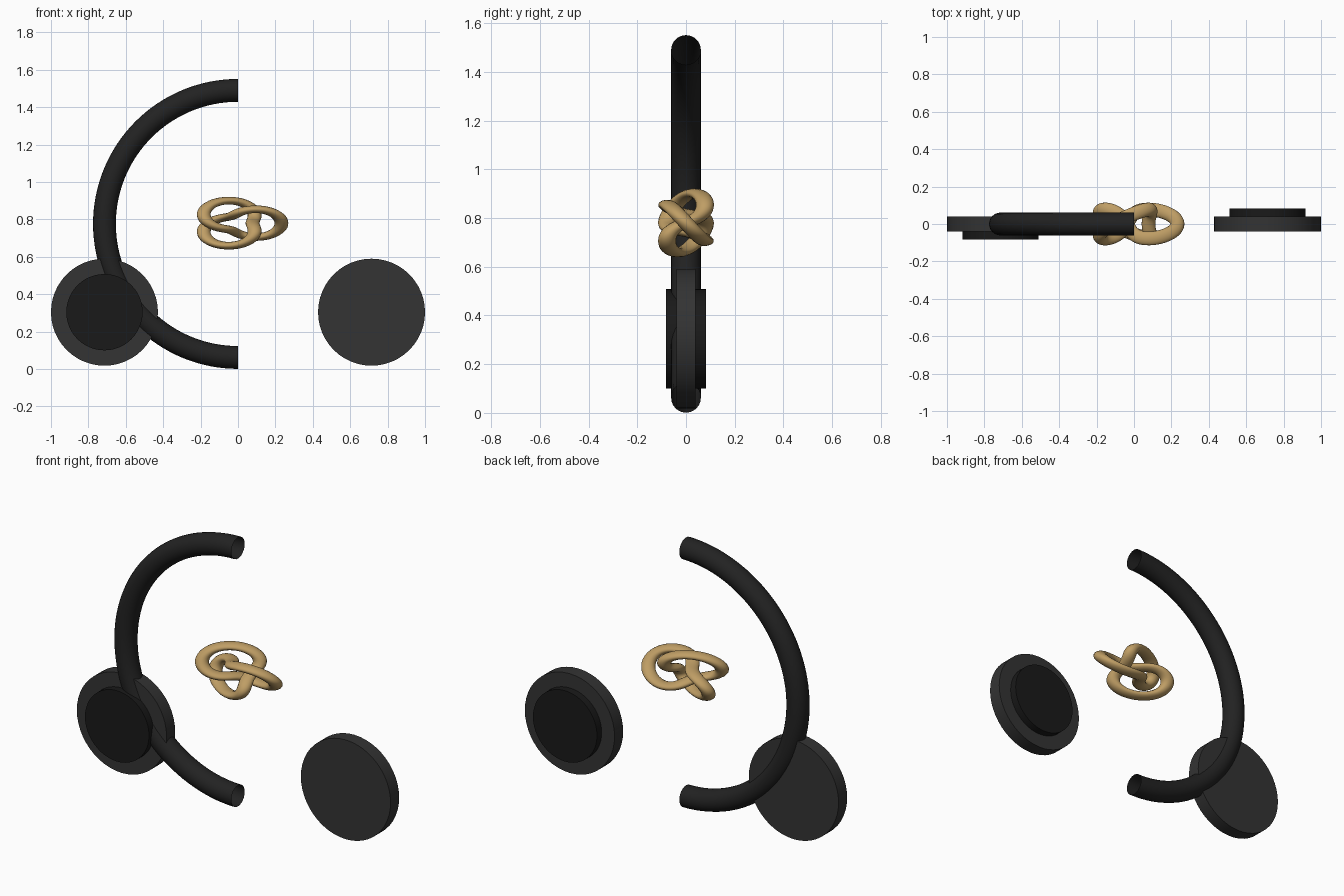
import bpy, bmesh
from math import pi, sin, cos
from mathutils import Matrix, Vector

if "Cube" in bpy.data.objects:
    bpy.data.objects.remove(bpy.data.objects["Cube"])

R = 0.714           # headband radius and sideways cup distance
TUBE = 0.061
MID_Z = 0.776
CUP_Z = 0.304


def material(name, rgb):
    m = bpy.data.materials.new(name)
    m.diffuse_color = (*rgb, 1)
    m.use_nodes = True
    m.node_tree.nodes["Principled BSDF"].inputs["Base Color"].default_value = m.diffuse_color
    return m


def smooth(ob):
    bpy.ops.object.select_all(action='DESELECT')
    ob.select_set(True)
    bpy.context.view_layer.objects.active = ob
    bpy.ops.object.shade_smooth_by_angle()


def disc(name, x, y, radius, depth, mat):
    bpy.ops.mesh.primitive_cylinder_add(
        vertices=48, radius=radius, depth=depth,
        location=(x, y, CUP_Z), rotation=(pi / 2, 0, 0))
    ob = bpy.context.object
    ob.name = name
    ob.data.materials.append(mat)
    smooth(ob)


band_mat = material("band_black", (0.016, 0.016, 0.016))
cup_mat = material("cup_grey", (0.033, 0.033, 0.033))
pad_mat = material("pad_black", (0.010, 0.010, 0.010))
gold_mat = material("gold", (0.52, 0.34, 0.13))

# Headband: circle spun half a turn, open at both ends
bm = bmesh.new()
ring = bmesh.ops.create_circle(
    bm, segments=24, radius=TUBE,
    matrix=Matrix.Translation((0, 0, MID_Z + R)) @ Matrix.Rotation(pi / 2, 4, 'Y'))
bmesh.ops.spin(bm, geom=ring["verts"] + list(bm.edges), cent=(0, 0, MID_Z),
               axis=(0, -1, 0), angle=pi, steps=64)
# keep the arc on the left and the faces pointing outward
if sum(v.co.x for v in bm.verts) > 0:
    bmesh.ops.scale(bm, vec=(-1, 1, 1), verts=list(bm.verts))
bmesh.ops.recalc_face_normals(bm, faces=list(bm.faces))
bm.normal_update()
bm.faces.ensure_lookup_table()
face = bm.faces[0]
c = face.calc_center_median()
core = Vector((c.x, 0, c.z - MID_Z)).normalized() * R + Vector((0, 0, MID_Z))
if face.normal.dot(c - core) < 0:
    bmesh.ops.reverse_faces(bm, faces=list(bm.faces))
mesh = bpy.data.meshes.new("headband")
bm.to_mesh(mesh)
bm.free()
band = bpy.data.objects.new("headband", mesh)
bpy.context.collection.objects.link(band)
mesh.materials.append(band_mat)
smooth(band)

# Ear cups with pads on opposite faces
for side, s in (("left", -1), ("right", 1)):
    disc(side + "_ear_cup", s * R, 0, 0.286, 0.078, cup_mat)
    disc(side + "_ear_pad", s * R, s * 0.0475, 0.204, 0.069, pad_mat)

# Trefoil knot, flattened vertically
r, n = 0.155, 160
curve = bpy.data.curves.new("trefoil_knot", 'CURVE')
curve.dimensions = '3D'
curve.bevel_depth = 0.037
curve.bevel_resolution = 6
path = curve.splines.new('POLY')
path.points.add(n - 1)
path.use_cyclic_u = True
for i, p in enumerate(path.points):
    u = 4 * pi * i / n
    d = r * (1 + 0.5 * cos(1.5 * u))
    p.co = (d * cos(u), -0.5 * r * sin(1.5 * u), d * sin(u), 1)
knot = bpy.data.objects.new("trefoil_knot", curve)
knot.location = (0, 0, 0.78)
knot.scale = (1, 1, 0.55)
bpy.context.collection.objects.link(knot)
curve.materials.append(gold_mat)
bpy.ops.object.select_all(action='DESELECT')
knot.select_set(True)
bpy.context.view_layer.objects.active = knot
bpy.ops.object.convert(target='MESH')
smooth(bpy.context.object)
